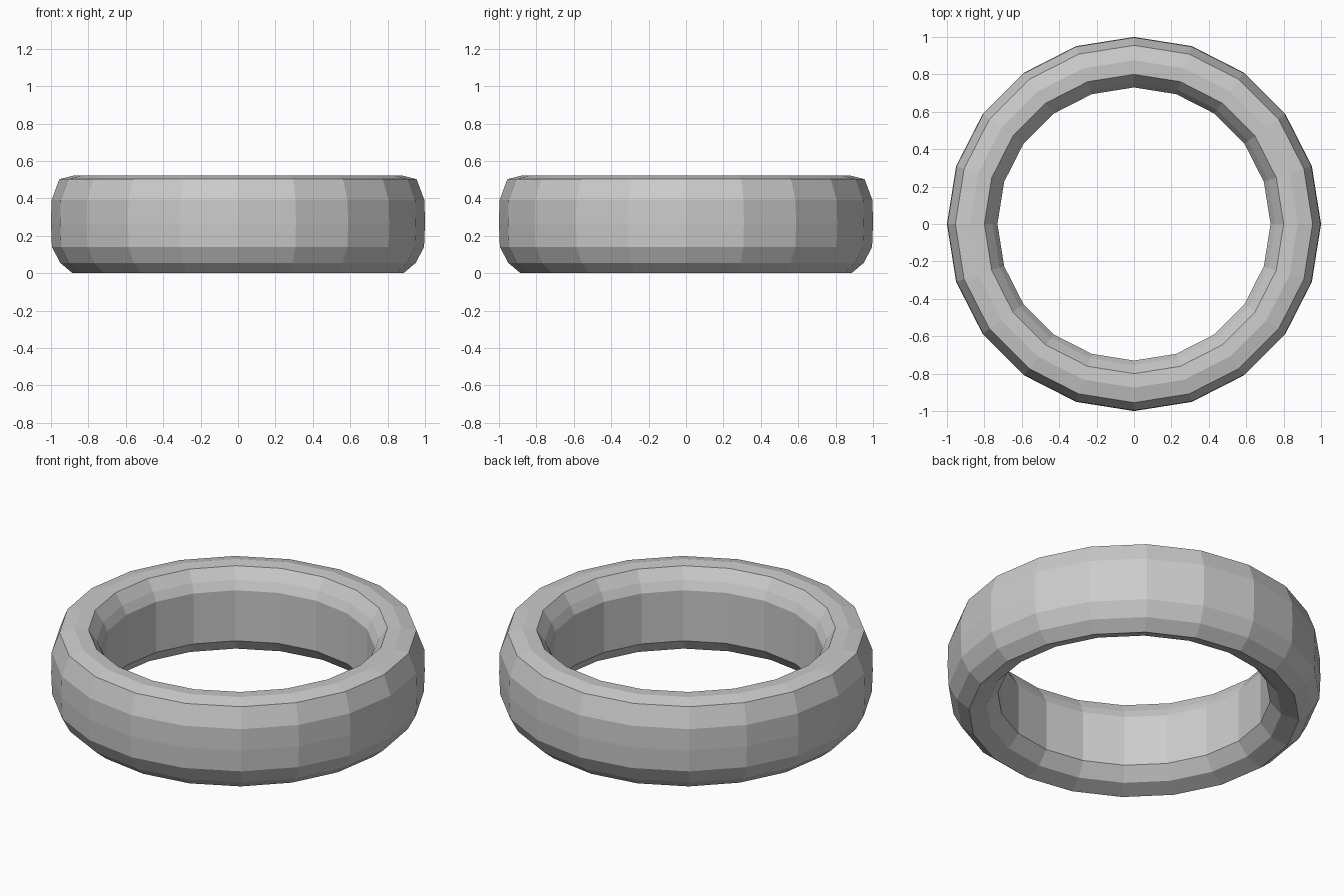
import bpy
import bmesh
import math

SIDES = 20

cube = bpy.data.objects.get("Cube")
if cube:
    bpy.data.objects.remove(cube, do_unlink=True)

# Plain grey material
grey = bpy.data.materials.new("plain_grey")
grey.use_nodes = True
color = (0.6, 0.6, 0.6, 1.0)
grey.diffuse_color = color
grey.node_tree.nodes["Principled BSDF"].inputs["Base Color"].default_value = color

# Cross-section as (radius, height): outer wall, top, inner wall, underside
profile = [
    (0.885, 0.0), (0.95, 0.055), (0.995, 0.14), (1.0, 0.265), (0.997, 0.39),
    (0.955, 0.503), (0.875, 0.523), (0.80, 0.518), (0.755, 0.455),
    (0.73, 0.405), (0.73, 0.107), (0.79, 0.033),
]

# Sweep the section around z into a closed, faceted ring
bm = bmesh.new()
rings = []
for i in range(SIDES):
    a = math.tau * i / SIDES
    rings.append([bm.verts.new((r * math.cos(a), r * math.sin(a), z)) for r, z in profile])

for i, ring in enumerate(rings):
    following = rings[(i + 1) % SIDES]
    for j in range(len(profile)):
        k = (j + 1) % len(profile)
        bm.faces.new((ring[j], following[j], following[k], ring[k]))

bmesh.ops.recalc_face_normals(bm, faces=bm.faces)
mesh = bpy.data.meshes.new("ring_band")
bm.to_mesh(mesh)
bm.free()
mesh.materials.append(grey)

band = bpy.data.objects.new("ring_band", mesh)
bpy.context.collection.objects.link(band)
